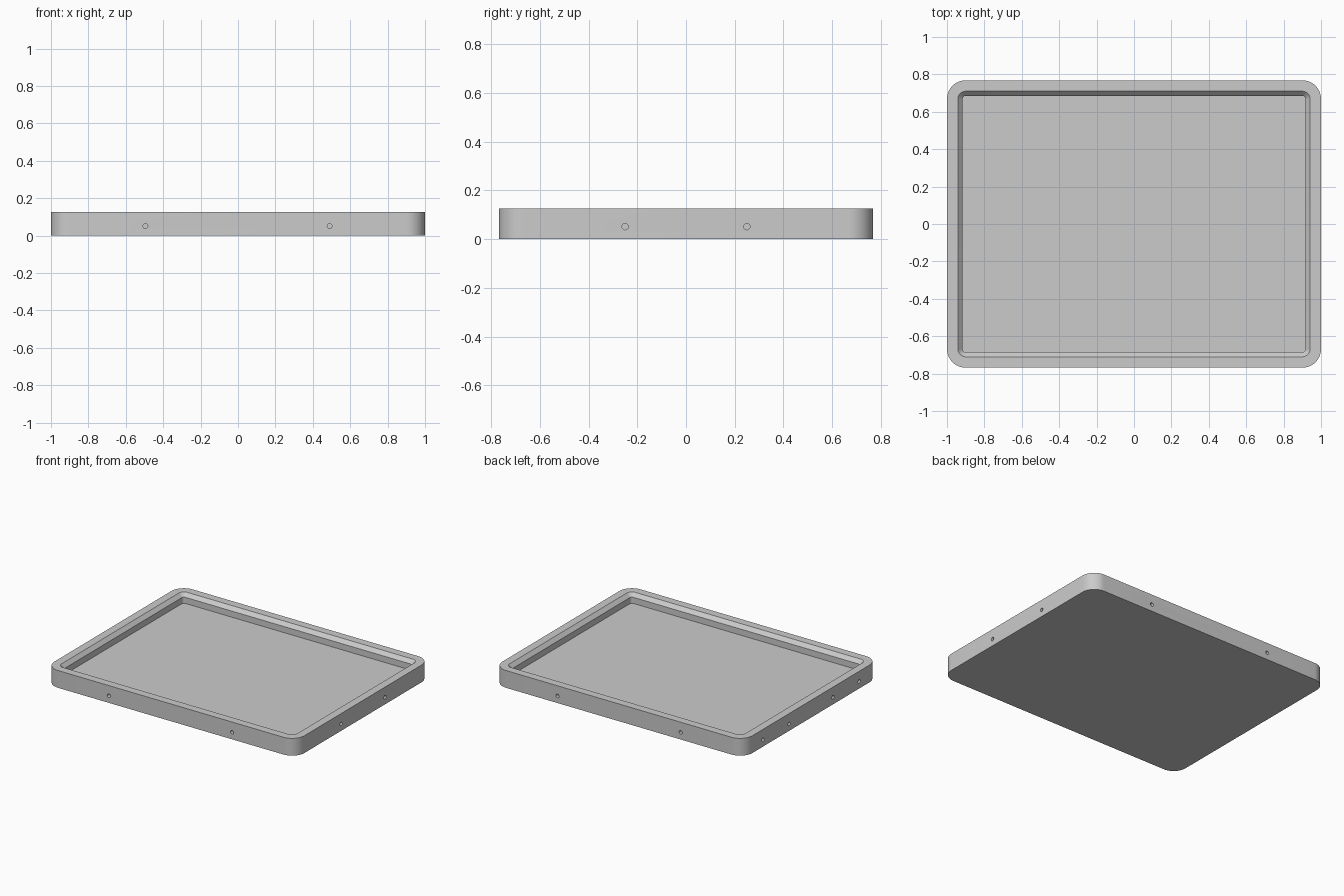
import bpy
import bmesh
from math import cos, sin, pi, radians
from mathutils import Matrix

cube = bpy.data.objects.get("Cube")
if cube:
    bpy.data.objects.remove(cube, do_unlink=True)

HALF_X, HALF_Y, HEIGHT = 1.0, 0.768, 0.125
CORNER = 0.1
STEPS = 12

# Single grey material
grey = bpy.data.materials.new("plain grey")
grey.use_nodes = True
colour = (0.6, 0.6, 0.6, 1)
grey.diffuse_color = colour
grey.node_tree.nodes["Principled BSDF"].inputs["Base Color"].default_value = colour


def ring(bm, inset, z):
    """Rounded rectangle, moved inward from the outer wall by inset."""
    r = CORNER - inset
    verts = []
    for quarter, (sx, sy) in enumerate([(1, 1), (-1, 1), (-1, -1), (1, -1)]):
        for i in range(STEPS + 1):
            a = (quarter + i / STEPS) * pi / 2
            verts.append(bm.verts.new((sx * (HALF_X - CORNER) + r * cos(a),
                                       sy * (HALF_Y - CORNER) + r * sin(a), z)))
    return verts


def make_object(name, bm):
    bmesh.ops.recalc_face_normals(bm, faces=bm.faces)
    mesh = bpy.data.meshes.new(name)
    bm.to_mesh(mesh)
    bm.free()
    mesh.materials.append(grey)
    obj = bpy.data.objects.new(name, mesh)
    bpy.context.collection.objects.link(obj)
    return obj


# Tray: outer wall, rim, chamfered lip, inner wall and floor
bm = bmesh.new()
section = [(0, 0), (0, HEIGHT), (0.058, HEIGHT), (0.083, 0.099), (0.083, 0.055)]
rings = [ring(bm, inset, z) for inset, z in section]
for low, high in zip(rings, rings[1:]):
    n = len(low)
    for i in range(n):
        j = (i + 1) % n
        bm.faces.new((low[i], low[j], high[j], high[i]))
bm.faces.new(rings[0])
bm.faces.new(rings[-1])
tray = make_object("tray", bm)

# Blind screw holes: two in the front, back and right end, four in the other end
holes = [(x, s * HALF_Y, "X") for x in (-0.495, 0.49) for s in (-1, 1)]
holes += [(HALF_X, y, "Y") for y in (-0.25, 0.25)]
holes += [(-HALF_X, y, "Y") for y in (-0.55, -0.25, 0.25, 0.55)]
bm = bmesh.new()
for x, y, axis in holes:
    turn = Matrix.Translation((x, y, 0.051)) @ Matrix.Rotation(radians(90), 4, axis)
    bmesh.ops.create_cone(bm, cap_ends=True, segments=20, radius1=0.013,
                          radius2=0.013, depth=0.1, matrix=turn)
cutter = make_object("hole_cutter", bm)
cutter.hide_render = True

# Cut the holes and keep the finished mesh
cut = tray.modifiers.new("screw holes", "BOOLEAN")
cut.operation = "DIFFERENCE"
cut.solver = "EXACT"
cut.object = cutter
bpy.ops.object.select_all(action="DESELECT")
tray.select_set(True)
bpy.context.view_layer.objects.active = tray
bpy.ops.object.modifier_apply(modifier=cut.name)
bpy.data.objects.remove(cutter, do_unlink=True)

bpy.ops.object.shade_smooth_by_angle(angle=radians(30))
